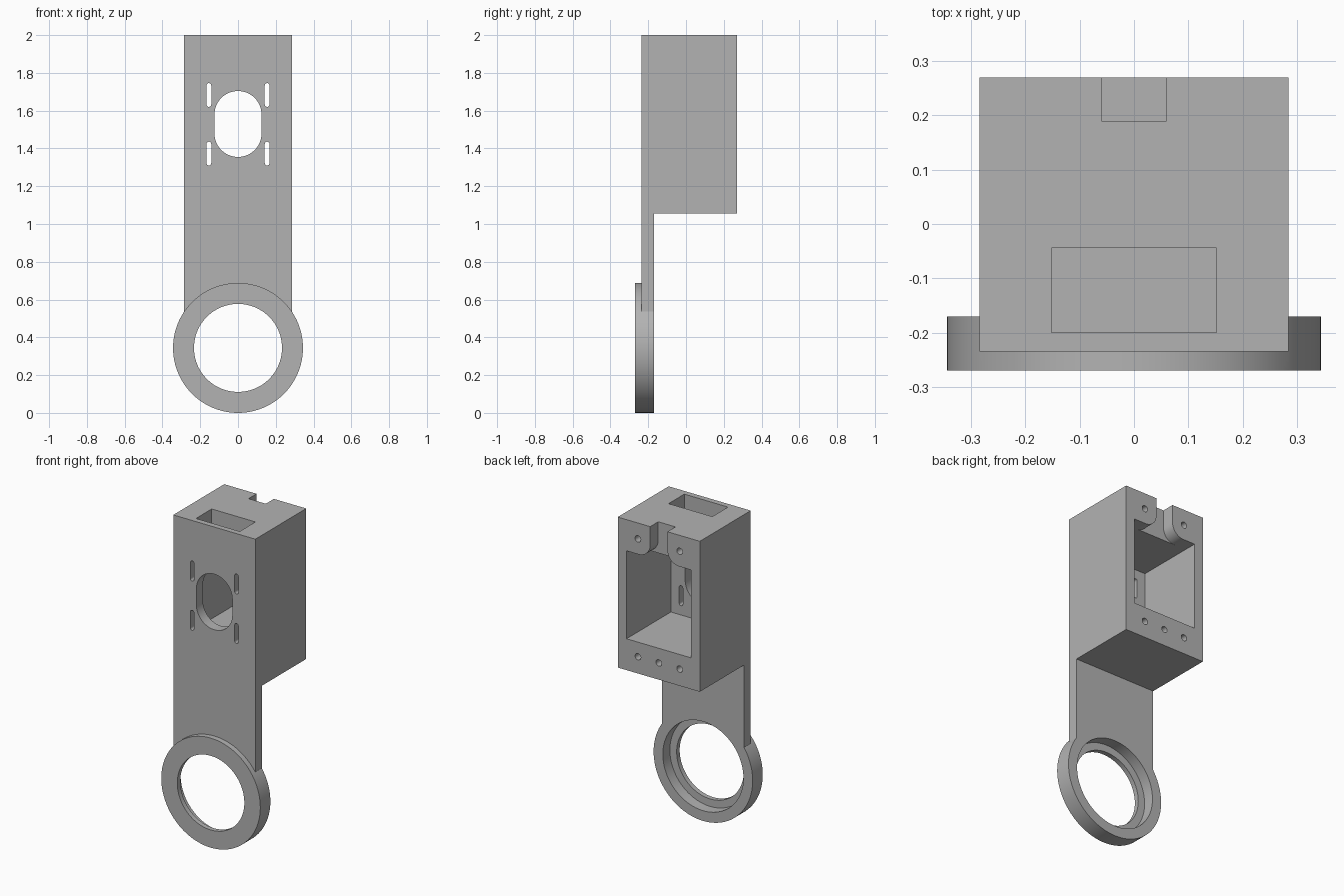
import bpy, bmesh
from math import sin, cos, pi, radians
from mathutils import Vector

if "Cube" in bpy.data.objects:
    bpy.data.objects.remove(bpy.data.objects["Cube"], do_unlink=True)

grey = bpy.data.materials.new("plain grey")
grey.use_nodes = True
grey.diffuse_color = (0.45, 0.45, 0.45, 1)
grey.node_tree.nodes["Principled BSDF"].inputs["Base Color"].default_value = (0.45, 0.45, 0.45, 1)

FRONT, BACK, PLATE_BACK, RING_FRONT = -0.235, 0.27, -0.17, -0.27
HALF, TOP, BOX_BOTTOM = 0.285, 2.0, 1.055
RING_Z = 0.344
OVER = 0.05


def arc(cx, cz, r, a0, a1, n):
    return [(cx + r * cos(radians(a0 + (a1 - a0) * i / n)),
             cz + r * sin(radians(a0 + (a1 - a0) * i / n))) for i in range(n + 1)]


def circle(cx, cz, r, n):
    return arc(cx, cz, r, 0, 360, n)[:-1]


def stadium(cx, z0, z1, r, n=16):
    return arc(cx, z1 - r, r, 0, 180, n) + arc(cx, z0 + r, r, 180, 360, n)


def rect(x0, x1, z0, z1):
    return [(x0, z0), (x1, z0), (x1, z1), (x0, z1)]


def prism(name, outline, a, b, axis="y"):
    """Extrude an outline along y (points are x,z) or along x (points are y,z)."""
    bm = bmesh.new()
    place = (lambda p, q, d: (p, d, q)) if axis == "y" else (lambda p, q, d: (d, p, q))
    face = bm.faces.new([bm.verts.new(place(p, q, a)) for p, q in outline])
    ext = bmesh.ops.extrude_face_region(bm, geom=[face])
    verts = [v for v in ext["geom"] if isinstance(v, bmesh.types.BMVert)]
    bmesh.ops.translate(bm, verts=verts, vec=Vector(place(0, 0, b - a)))
    bmesh.ops.recalc_face_normals(bm, faces=bm.faces)
    mesh = bpy.data.meshes.new(name)
    bm.to_mesh(mesh)
    bm.free()
    mesh.materials.append(grey)
    obj = bpy.data.objects.new(name, mesh)
    bpy.context.scene.collection.objects.link(obj)
    return obj


def combine(target, tool, operation="DIFFERENCE"):
    tool.hide_render = True
    mod = target.modifiers.new(tool.name, "BOOLEAN")
    mod.operation, mod.solver, mod.object = operation, "EXACT", tool
    bpy.context.view_layer.update()
    graph = bpy.context.evaluated_depsgraph_get()
    mesh = bpy.data.meshes.new_from_object(target.evaluated_get(graph))
    target.modifiers.clear()
    target.data = mesh
    bpy.data.objects.remove(tool, do_unlink=True)


# Mounting plate and housing as one side profile
bracket = prism("bracket", [(FRONT, RING_Z), (PLATE_BACK, RING_Z), (PLATE_BACK, BOX_BOTTOM),
                            (BACK, BOX_BOTTOM), (BACK, TOP), (FRONT, TOP)], -HALF, HALF, "x")

# Ring with a stepped bore
combine(bracket, prism("ring", circle(0, RING_Z, 0.344, 96), RING_FRONT, PLATE_BACK), "UNION")
combine(bracket, prism("bore", circle(0, RING_Z, 0.233, 96), RING_FRONT - OVER, BACK))
combine(bracket, prism("counterbore", circle(0, RING_Z, 0.28, 96), -0.24, PLATE_BACK + OVER))

# Housing cavity, open at the back
combine(bracket, prism("cavity", rect(-0.224, 0.224, 1.252, 1.804), PLATE_BACK, BACK + OVER))

# Cable notch through the top wall, flaring into the cavity
flare, neck = 0.08, 0.06
low = 1.804
notch = ([(neck, TOP + OVER), (-neck, TOP + OVER)]
         + arc(-neck - flare, low + flare, flare, 0, -90, 12)
         + [(-neck - flare, low - OVER), (neck + flare, low - OVER)]
         + arc(neck + flare, low + flare, flare, 270, 180, 12))
combine(bracket, prism("cable_notch", notch, 0.19, BACK + OVER))

# Pocket in the top
combine(bracket, prism("top_pocket", [(-0.2, 1.85), (-0.044, 1.85), (-0.044, TOP + OVER),
                                      (-0.2, TOP + OVER)], -0.152, 0.152, "x"))

# Oval window and four narrow slots in the front
combine(bracket, prism("window", stadium(0, 1.355, 1.704, 0.125, 24), FRONT - OVER, PLATE_BACK + OVER))
for x in (-0.154, 0.154):
    for z in (1.31, 1.62):
        combine(bracket, prism("slot", stadium(x, z, z + 0.126, 0.0125, 8),
                               FRONT - OVER, PLATE_BACK + OVER))

# Screw holes in the rear rim
for x, z in ((-0.145, 1.9), (0.145, 1.9), (-0.145, 1.16), (0, 1.16), (0.145, 1.16)):
    combine(bracket, prism("screw_hole", circle(x, z, 0.02, 24), BACK - 0.1, BACK + OVER))

# Smooth the round walls, keep the edges crisp
bpy.ops.object.select_all(action="DESELECT")
bracket.select_set(True)
bpy.context.view_layer.objects.active = bracket
bpy.ops.object.shade_smooth_by_angle(angle=radians(30))
